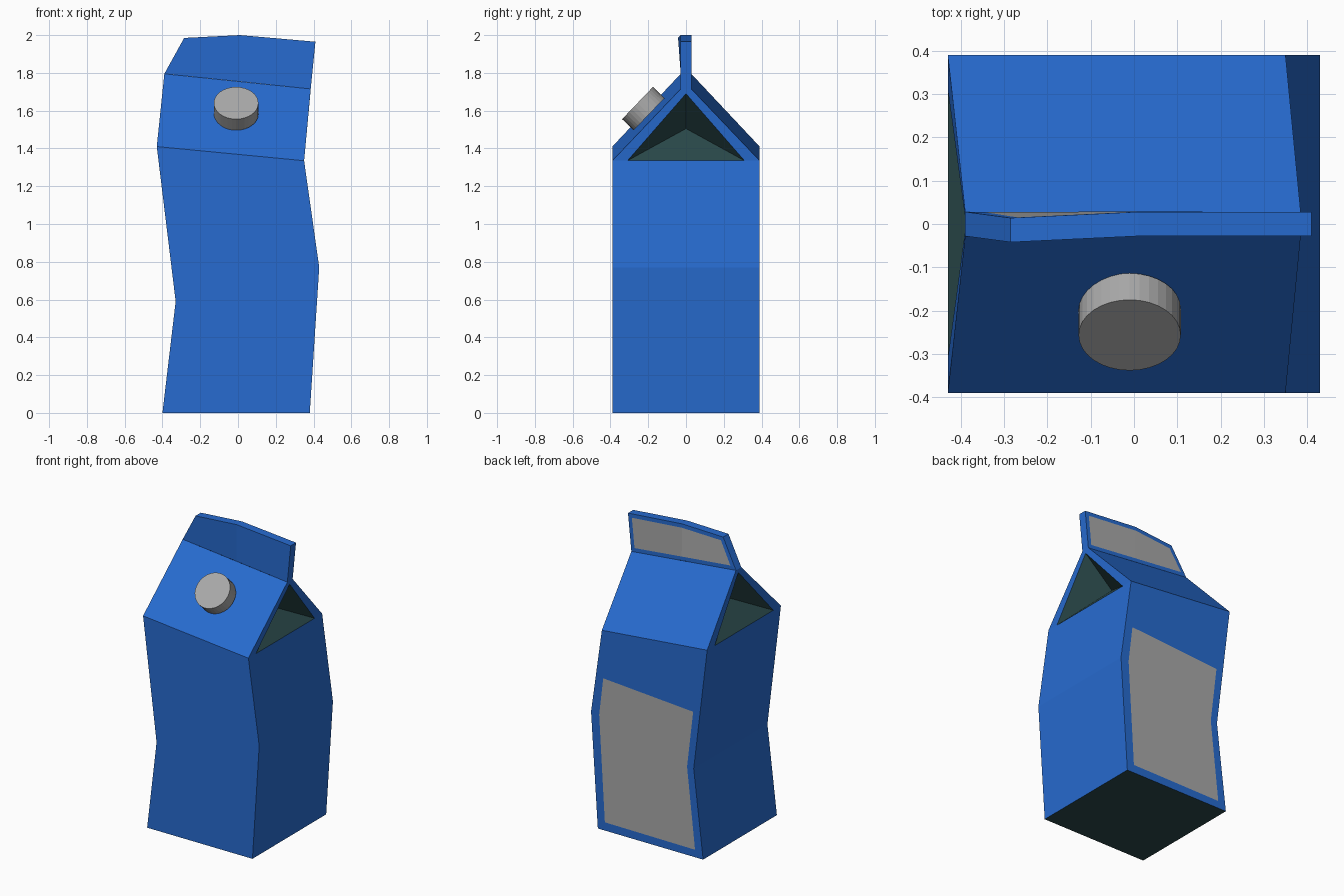
import bpy, bmesh
from mathutils import Vector

if "Cube" in bpy.data.objects:
    bpy.data.objects.remove(bpy.data.objects["Cube"])


def material(name, rgb):
    m = bpy.data.materials.new(name)
    m.diffuse_color = (*rgb, 1)
    m.use_nodes = True
    m.node_tree.nodes["Principled BSDF"].inputs["Base Color"].default_value = m.diffuse_color
    return m


BLUE = material("blue_card", (0.02, 0.147, 0.63))
DARK = material("dark_card", (0.023, 0.066, 0.068))
GREY = material("grey_print", (0.40, 0.40, 0.40))


def finish(bm, name, mats=()):
    bmesh.ops.recalc_face_normals(bm, faces=bm.faces)
    me = bpy.data.meshes.new(name)
    bm.to_mesh(me)
    bm.free()
    for m in mats:
        me.materials.append(m)
    ob = bpy.data.objects.new(name, me)
    bpy.context.collection.objects.link(ob)
    return ob


def face(bm, verts, mat=0):
    f = bm.faces.new(verts)
    f.material_index = mat
    return f


D = 0.39      # half depth of the body
R = 0.028     # half thickness of the ridge

# Body: wobbly front outline (x, z), extruded front to back
outline = [(-0.40, 0), (0.38, 0), (0.43, 0.77), (0.35, 1.335), (-0.43, 1.41), (-0.33, 0.59)]
panel = [(-0.34, 0.05), (0.328, 0.055), (0.37, 0.765), (0.34, 1.016), (-0.326, 0.97), (-0.281, 0.59)]
bm = bmesh.new()
front = [bm.verts.new((x, -D, z)) for x, z in outline]
back = [bm.verts.new((x, D, z)) for x, z in outline]
inner = [bm.verts.new((x, D, z)) for x, z in panel]
face(bm, front)
face(bm, inner, 2)
for i in range(6):
    j = (i + 1) % 6
    face(bm, [back[i], back[j], inner[j], inner[i]])

# Roof slopes up to the ridge
ridge = {(s, t): bm.verts.new((x, t * R, z))
         for s, x, z in ((1, 0.385, 1.715), (-1, -0.39, 1.795)) for t in (-1, 1)}
for t, wall in ((-1, front), (1, back)):
    face(bm, [wall[3], wall[4], ridge[-1, t], ridge[1, t]])

# Gable ends: card-edge frame around a folded-in pocket
side_top = {}
for s, k in ((1, 3), (-1, 4)):
    x, z = outline[k]
    top = ridge[s, 1].co
    apex = bm.verts.new((top.x - s * 0.002, 0, top.z - 0.025))
    fold = bm.verts.new((x - s * 0.175, 0, z + 0.17))
    low = [bm.verts.new((x, t * 0.31, z)) for t in (-1, 1)]
    side_top[k] = low
    for c, wall, t in ((low[0], front, -1), (low[1], back, 1)):
        face(bm, [wall[k], c, apex, ridge[s, t]])
        face(bm, [c, fold, apex], 1)
    face(bm, [ridge[s, -1], apex, ridge[s, 1]])
    face(bm, [low[0], low[1], fold], 1)

# Side walls and base
face(bm, [front[0], front[1], back[1], back[0]], 1)
face(bm, [front[1], front[2], back[2], back[1]])
face(bm, [front[5], front[0], back[0], back[5]])
face(bm, [front[2], front[3], *side_top[3], back[3], back[2]])
face(bm, [front[5], front[4], *side_top[4], back[4], back[5]])
finish(bm, "carton_body", (BLUE, DARK, GREY))

# Top seal: upright fin with a slightly bent corner and a grey back panel
seal = [(-0.39, 1.795, 0), (-0.285, 1.985, -0.014), (0.01, 2.0, 0), (0.41, 1.965, 0),
        (0.385, 1.715, 0), (0.01, 1.754, 0)]
bm = bmesh.new()
fv, bv = ([bm.verts.new((x, y + t * R, z)) for x, z, y in seal] for t in (-1, 1))
for i in range(4):
    face(bm, [fv[i], fv[i + 1], bv[i + 1], bv[i]])
rear = []
for quad in ((0, 1, 2, 5), (5, 2, 3, 4)):
    face(bm, [fv[i] for i in quad])
    rear.append(face(bm, [bv[i] for i in quad]))
bmesh.ops.recalc_face_normals(bm, faces=bm.faces)
# Underside stays open, so count its edges as panel boundary by closing it first
for i, j in ((0, 5), (5, 4)):
    face(bm, [fv[i], fv[j], bv[j], bv[i]])
bmesh.ops.inset_region(bm, faces=rear, thickness=0.026, use_even_offset=True, use_boundary=True)
for f in rear:
    f.material_index = 1
finish(bm, "top_seal", (BLUE, GREY))

# Screw cap: short cylinder square to the front roof slope
bm = bmesh.new()
bmesh.ops.create_cone(bm, cap_ends=True, segments=32, radius1=0.118, radius2=0.118, depth=0.085)
cap = finish(bm, "screw_cap", (GREY,))
axis = Vector((0, -0.72, 0.69)).normalized()
cap.rotation_euler = axis.to_track_quat('Z', 'Y').to_euler()
cap.location = (-0.01, -0.226, 1.611)
